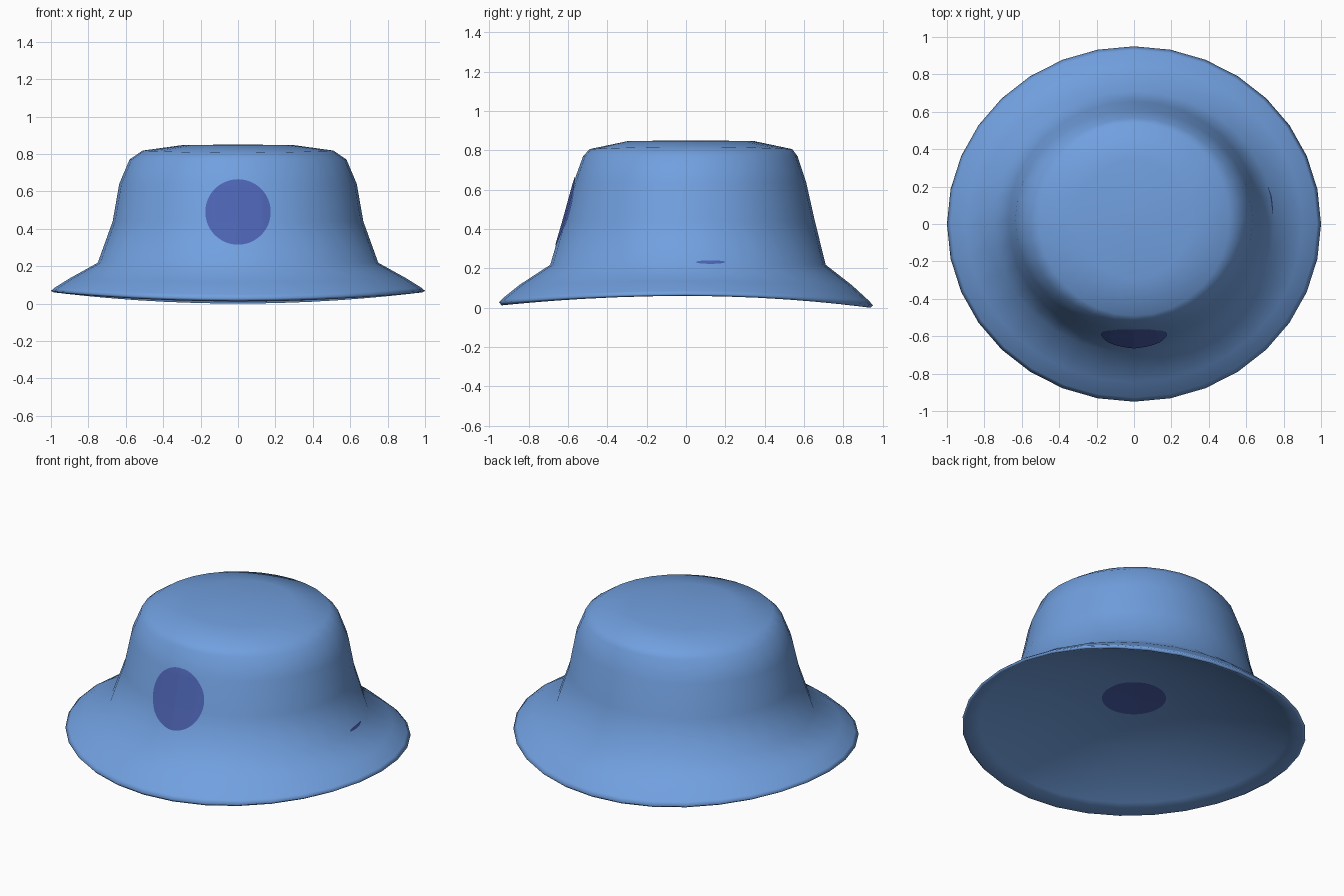
import bpy, bmesh, math
from mathutils import Vector
from mathutils.bvhtree import BVHTree

if "Cube" in bpy.data.objects:
    bpy.data.objects.remove(bpy.data.objects["Cube"])

SEGMENTS = 32


def material(name, rgb):
    m = bpy.data.materials.new(name)
    m.diffuse_color = (*rgb, 1)
    m.use_nodes = True
    m.node_tree.nodes["Principled BSDF"].inputs["Base Color"].default_value = m.diffuse_color
    return m


blue = material("hat blue", (0.165, 0.35, 0.74))
purple = material("badge indigo", (0.073, 0.125, 0.45))


def finish(bm, name, mat, angle=60):
    bmesh.ops.recalc_face_normals(bm, faces=bm.faces)
    mesh = bpy.data.meshes.new(name)
    bm.to_mesh(mesh)
    ob = bpy.data.objects.new(name, mesh)
    bpy.context.collection.objects.link(ob)
    mesh.materials.append(mat)
    bpy.ops.object.select_all(action='DESELECT')
    ob.select_set(True)
    bpy.context.view_layer.objects.active = ob
    bpy.ops.object.shade_smooth_by_angle(angle=math.radians(angle))
    return ob


# Hat rings: radius x, radius y, centre y, height, drop to the back, drop to the front
rings = [
    (0.30, 0.32, 0.025, 0.847, 0.0, 0.0),     # crown top
    (0.51, 0.515, 0.025, 0.818, 0.012, 0.012),
    (0.58, 0.545, 0.022, 0.770, 0.0, 0.0),
    (0.635, 0.59, 0.02, 0.64, 0.0, 0.0),
    (0.67, 0.64, 0.015, 0.44, 0.0, 0.0),
    (0.75, 0.70, 0.01, 0.218, 0.0, 0.0),      # crease between crown and brim
    (0.90, 0.845, 0.0, 0.135, 0.022, 0.018),
    (0.98, 0.93, 0.0, 0.085, 0.050, 0.036),
    (1.00, 0.95, 0.0, 0.068, 0.055, 0.040),   # rounded brim edge
    (0.985, 0.937, 0.0, 0.060, 0.060, 0.048),
    (0.90, 0.86, 0.0, 0.092, 0.045, 0.035),   # shallow domed underside
    (0.75, 0.72, 0.0, 0.142, 0.022, 0.018),
    (0.50, 0.48, 0.0, 0.208, 0.0, 0.0),
    (0.25, 0.24, 0.0, 0.253, 0.0, 0.0),
]

bm = bmesh.new()
loops = []
for rx, ry, cy, z, back, front in rings:
    loop = []
    for i in range(SEGMENTS):
        a = 2 * math.pi * i / SEGMENTS
        s = math.sin(a)
        drop = back if s > 0 else front
        loop.append(bm.verts.new((rx * math.cos(a), cy + ry * s, z - drop * s * s)))
    loops.append(loop)
for la, lb in zip(loops, loops[1:]):
    for i in range(SEGMENTS):
        j = (i + 1) % SEGMENTS
        bm.faces.new((la[i], la[j], lb[j], lb[i]))
for loop, pole in ((loops[0], (0, 0.025, 0.851)), (loops[-1], (0, 0, 0.267))):
    tip = bm.verts.new(pole)
    for i in range(SEGMENTS):
        bm.faces.new((loop[i], loop[(i + 1) % SEGMENTS], tip))
bmesh.ops.recalc_face_normals(bm, faces=bm.faces)
surface = BVHTree.FromBMesh(bm)
finish(bm, "bucket_hat", blue, 120)
bm.free()


def patch(name, origin, direction, across, up, half_w, half_h, rows=12, cols=48, lift=0.004):
    """Thin oval plate projected onto the hat surface."""
    d, u, v, o = (Vector(k) for k in (direction, across, up, origin))

    def project(x, y):
        return surface.ray_cast(o + u * x + v * y, d)[0] - d * lift

    b = bmesh.new()
    centre = b.verts.new(project(0, 0))
    previous = None
    for r in range(1, rows + 1):
        t = r / rows
        ring = []
        for i in range(cols):
            a = 2 * math.pi * i / cols
            ring.append(b.verts.new(project(half_w * t * math.cos(a), half_h * t * math.sin(a))))
        for i in range(cols):
            j = (i + 1) % cols
            if previous:
                b.faces.new((previous[i], ring[i], ring[j], previous[j]))
            else:
                b.faces.new((centre, ring[i], ring[j]))
        previous = ring
    finish(b, name, purple)
    b.free()


# Round badge on the front of the crown
patch("front_badge", (0, -2, 0.49), (0, 1, 0), (1, 0, 0), (0, 0, 1), 0.175, 0.175)
# Small tag in the crease on the right side
patch("side_tag", (2, 0.125, 0.232), (-1, 0, 0), (0, 1, 0), (0, 0, 1), 0.075, 0.009, 3, 16, 0.003)
# Round label in the middle of the underside
patch("inner_label", (0, 0, -1), (0, 0, 1), (1, 0, 0), (0, 1, 0), 0.183, 0.183, 4, 32)
